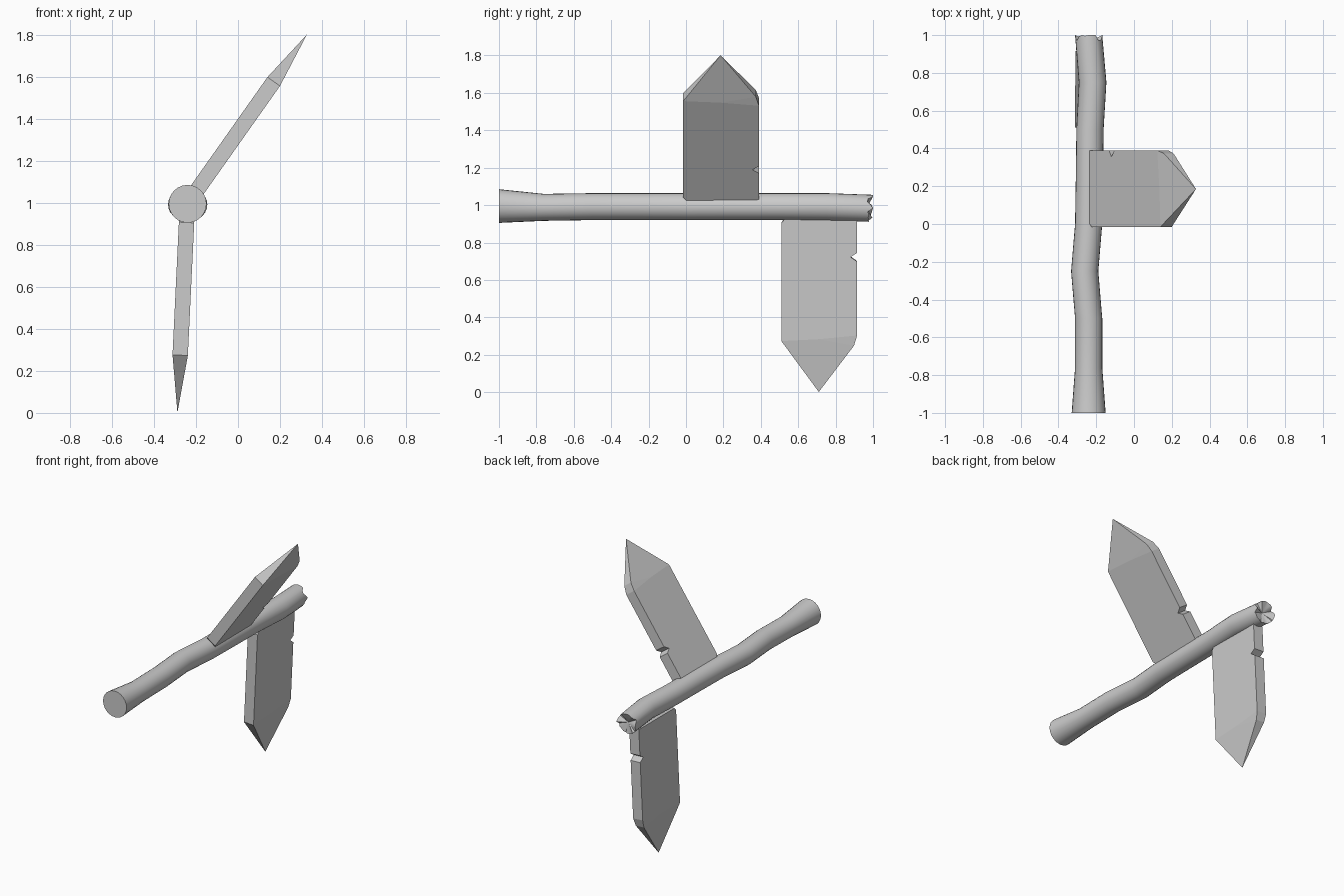
import bpy, bmesh
from math import sin, cos, pi
from mathutils import Vector

if "Cube" in bpy.data.objects:
    bpy.data.objects.remove(bpy.data.objects["Cube"])


def finish(bm, name, smooth=False):
    bmesh.ops.recalc_face_normals(bm, faces=bm.faces)
    me = bpy.data.meshes.new(name)
    bm.to_mesh(me)
    bm.free()
    ob = bpy.data.objects.new(name, me)
    bpy.context.collection.objects.link(ob)
    if smooth:
        bpy.ops.object.select_all(action='DESELECT')
        ob.select_set(True)
        bpy.context.view_layer.objects.active = ob
        bpy.ops.object.shade_smooth_by_angle(angle=0.7)
    return ob


# crooked post lying along y: (y, centre x, centre z, radius)
RINGS = [(-1, -.24, .995, .09), (-.76, -.24, .988, .072), (-.5, -.24, .992, .072),
         (-.25, -.261, .992, .072), (0, -.24, .992, .072), (.25, -.236, .992, .072),
         (.5, -.233, .992, .072), (.75, -.219, .991, .073), (1, -.24, .983, .072)]
# splintered end: how far each rim point is broken back
CHIPS = [0, .012, .03, .026, 0, 0, 0, .004, 0, .006, .03, .008,
         0, .006, .012, .004, .02, .026, .022, .03, .024, .026, .022, .028]
N = 24
bm = bmesh.new()
rings = []
for y, cx, cz, r in RINGS:
    rings.append([bm.verts.new((cx + r * cos(2 * pi * i / N),
                                y - (CHIPS[i] if y == 1 else 0),
                                cz + r * sin(2 * pi * i / N))) for i in range(N)])
for a, b in zip(rings, rings[1:]):
    for i in range(N):
        j = (i + 1) % N
        bm.faces.new((a[i], a[j], b[j], b[i]))
bm.faces.new(rings[0])
core = bm.verts.new((-.235, .965, .985))
for i in range(N):
    bm.faces.new((rings[-1][i], rings[-1][(i + 1) % N], core))
finish(bm, "post", True)


# pointed sign boards with a nick in one edge
def board(name, base, y0, direction):
    d = Vector((direction[0], 0, direction[1])).normalized()
    n = Vector((d.z, 0, -d.x))
    origin = Vector((base[0], y0, base[1]))
    bm = bmesh.new()

    def vert(w, s, t):
        return bm.verts.new(origin + Vector((0, w, 0)) + d * s + n * t)

    outline = [(0, .65), (0, .018), (.015, 0), (.405, 0), (.405, .178),
               (.37, .20), (.405, .225), (.405, .62), (.2, .64)]
    tip = vert(.2, .924, 0)
    sides, shoulders = [], []
    for t in (-.0365, .0365):
        vs = [vert(w, s, t) for w, s in outline]
        shoulder = vert(.388, .675, t * .85)
        bm.faces.new(vs)
        bm.faces.new((vs[0], vs[8], tip))
        bm.faces.new((vs[8], shoulder, tip))
        bm.faces.new((vs[8], vs[7], shoulder))
        sides.append(vs)
        shoulders.append(shoulder)
    a, b = sides
    for i in range(7):
        bm.faces.new((a[i], a[i + 1], b[i + 1], b[i]))
    bm.faces.new((a[7], shoulders[0], shoulders[1], b[7]))
    bm.faces.new((shoulders[0], tip, shoulders[1]))
    bm.faces.new((a[0], b[0], tip))
    finish(bm, name)


board("upper_sign_board", (-.205, 1.046), -.015, (.577, .817))
board("lower_sign_board", (-.244, .924), .51, (-.048, -1))
